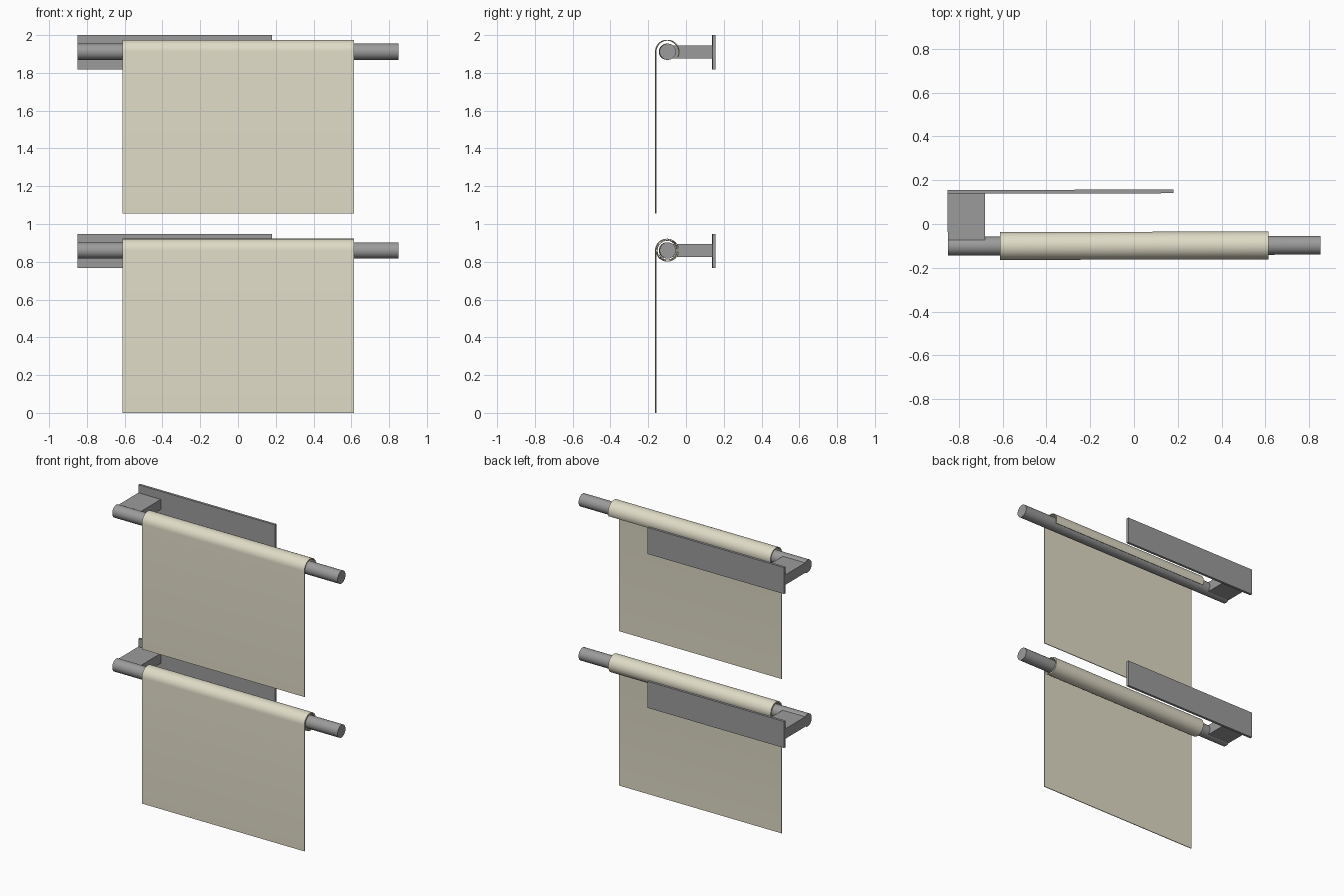
import bpy, bmesh, math
from mathutils import Matrix

if "Cube" in bpy.data.objects:
    bpy.data.objects.remove(bpy.data.objects["Cube"])

def material(name, rgb):
    m = bpy.data.materials.new(name)
    m.diffuse_color = (*rgb, 1)
    m.use_nodes = True
    m.node_tree.nodes["Principled BSDF"].inputs["Base Color"].default_value = m.diffuse_color
    return m

STEEL = material("grey metal", (0.33, 0.33, 0.33))
CLOTH = material("cream sheet", (0.74, 0.71, 0.57))
AXIS_Y, RADIUS = -0.099, 0.061
TILT = Matrix.Rotation(math.radians(0.15), 4, 'Z')

def finish(name, bm, mat, smooth=False):
    bmesh.ops.recalc_face_normals(bm, faces=bm.faces)
    bm.transform(TILT)
    me = bpy.data.meshes.new(name)
    bm.to_mesh(me)
    bm.free()
    me.materials.append(mat)
    ob = bpy.data.objects.new(name, me)
    bpy.context.collection.objects.link(ob)
    if smooth:
        bpy.context.view_layer.objects.active = ob
        ob.select_set(True)
        bpy.ops.object.shade_smooth_by_angle(angle=math.radians(35))
        ob.select_set(False)
    return ob

def box(name, lo, hi):
    bm = bmesh.new()
    bmesh.ops.create_cube(bm, size=1)
    for v in bm.verts:
        v.co = [(a + b) / 2 + c * (b - a) for a, b, c in zip(lo, hi, v.co)]
    finish(name, bm, STEEL)

def rod(name, z):
    bm = bmesh.new()
    bmesh.ops.create_cone(bm, cap_ends=True, segments=32, radius1=0.043, radius2=0.043, depth=1.7)
    bm.transform(Matrix.Translation((0, AXIS_Y, z)) @ Matrix.Rotation(math.pi / 2, 4, 'Y'))
    finish(name, bm, STEEL, True)

def sheet(name, z, bottom, turn, r_end):
    # centre line: up the front, over the rod, winding inwards by "turn" degrees
    line = [(AXIS_Y - RADIUS, bottom, -1.0, 0.0)]
    n = max(8, int(turn / 9))
    for i in range(n + 1):
        a = math.pi - math.radians(turn) * i / n
        r = RADIUS + (r_end - RADIUS) * i / n
        c, s = math.cos(a), math.sin(a)
        line.append((AXIS_Y + r * c, z + r * s, c, s))
    h = 0.0025
    prof = [(y + h * c, w + h * s) for y, w, c, s in line]
    prof += [(y - h * c, w - h * s) for y, w, c, s in reversed(line)]
    bm = bmesh.new()
    rows = [[bm.verts.new((x, y, w)) for y, w in prof] for x in (-0.612, 0.614)]
    k, m = len(prof), len(line)
    for i in range(k):
        j = (i + 1) % k
        bm.faces.new((rows[0][i], rows[0][j], rows[1][j], rows[1][i]))
    # thin side edges
    for row in rows:
        for i in range(m - 1):
            bm.faces.new((row[i], row[i + 1], row[k - 2 - i], row[k - 1 - i]))
    finish(name, bm, CLOTH, True)

# two identical holders; the lower one carries a fuller roll
for level, base, turn, r_end in (("lower", 0.0, 690, 0.050), ("upper", 1.052, 205, 0.061)):
    z = base + 0.86
    box(level + "_wall_plate", (-0.85, 0.14, base + 0.767), (0.18, 0.157, base + 0.948))
    box(level + "_bracket", (-0.85, AXIS_Y + 0.025, z - 0.035), (-0.68, 0.142, z + 0.033))
    rod(level + "_rod", z)
    sheet(level + "_sheet", z, base + 0.003 * (base > 0), turn, r_end)
